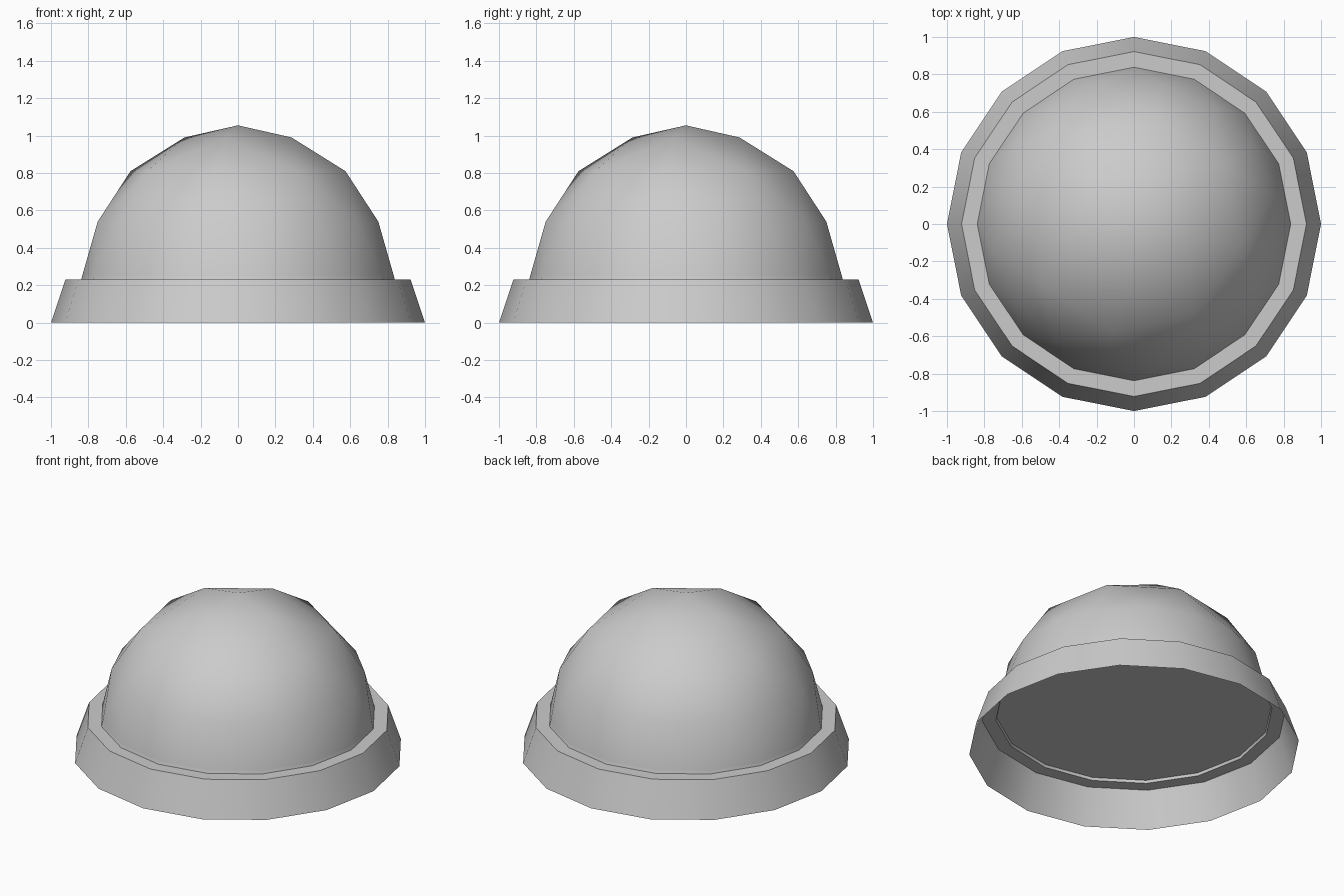
import bpy, bmesh
from math import cos, sin, radians, tau

cube = bpy.data.objects.get("Cube")
if cube:
    bpy.data.objects.remove(cube)

SIDES = 16
GREY = (0.6, 0.6, 0.6, 1.0)

grey = bpy.data.materials.new("plain_grey")
grey.use_nodes = True
grey.diffuse_color = GREY
grey.node_tree.nodes["Principled BSDF"].inputs["Base Color"].default_value = GREY


def ring(bm, radius, z, sides=SIDES, turn=0.0):
    """Add a level ring of vertices."""
    angles = [tau * i / sides + radians(turn) for i in range(sides)]
    return [bm.verts.new((radius * cos(a), radius * sin(a), z)) for a in angles]


def finish(bm, name):
    """Turn the bmesh into a smooth object with sharp rims."""
    mesh = bpy.data.meshes.new(name)
    bm.to_mesh(mesh)
    bm.free()
    mesh.materials.append(grey)
    obj = bpy.data.objects.new(name, mesh)
    bpy.context.collection.objects.link(obj)
    bpy.ops.object.select_all(action="DESELECT")
    obj.select_set(True)
    bpy.context.view_layer.objects.active = obj
    bpy.ops.object.shade_smooth_by_angle(angle=radians(50))


# Dome: rings get coarser towards the tip, closed by a flat underside
bm = bmesh.new()
ring(bm, 0.833, 0.25)
ring(bm, 0.765, 0.54, SIDES, 11.25)
ring(bm, 0.586, 0.81, SIDES // 2, -11.25)
ring(bm, 0.292, 0.99, SIDES // 4, -11.25)
bm.verts.new((0, 0, 1.055))
bmesh.ops.convex_hull(bm, input=bm.verts[:])
bmesh.ops.dissolve_limit(bm, angle_limit=radians(0.5), verts=bm.verts[:], edges=bm.edges[:])
bmesh.ops.recalc_face_normals(bm, faces=bm.faces[:])
finish(bm, "dome")

# Base collar: thin open skirt, flat ledge and the short wall meeting the dome
bm = bmesh.new()
rows = [ring(bm, r, z) for r, z in ((1, 0), (0.922, 0.232), (0.838, 0.232), (0.833, 0.25))]
for low, high in zip(rows, rows[1:]):
    for i in range(SIDES):
        j = (i + 1) % SIDES
        bm.faces.new((low[i], low[j], high[j], high[i]))
finish(bm, "base_collar")
